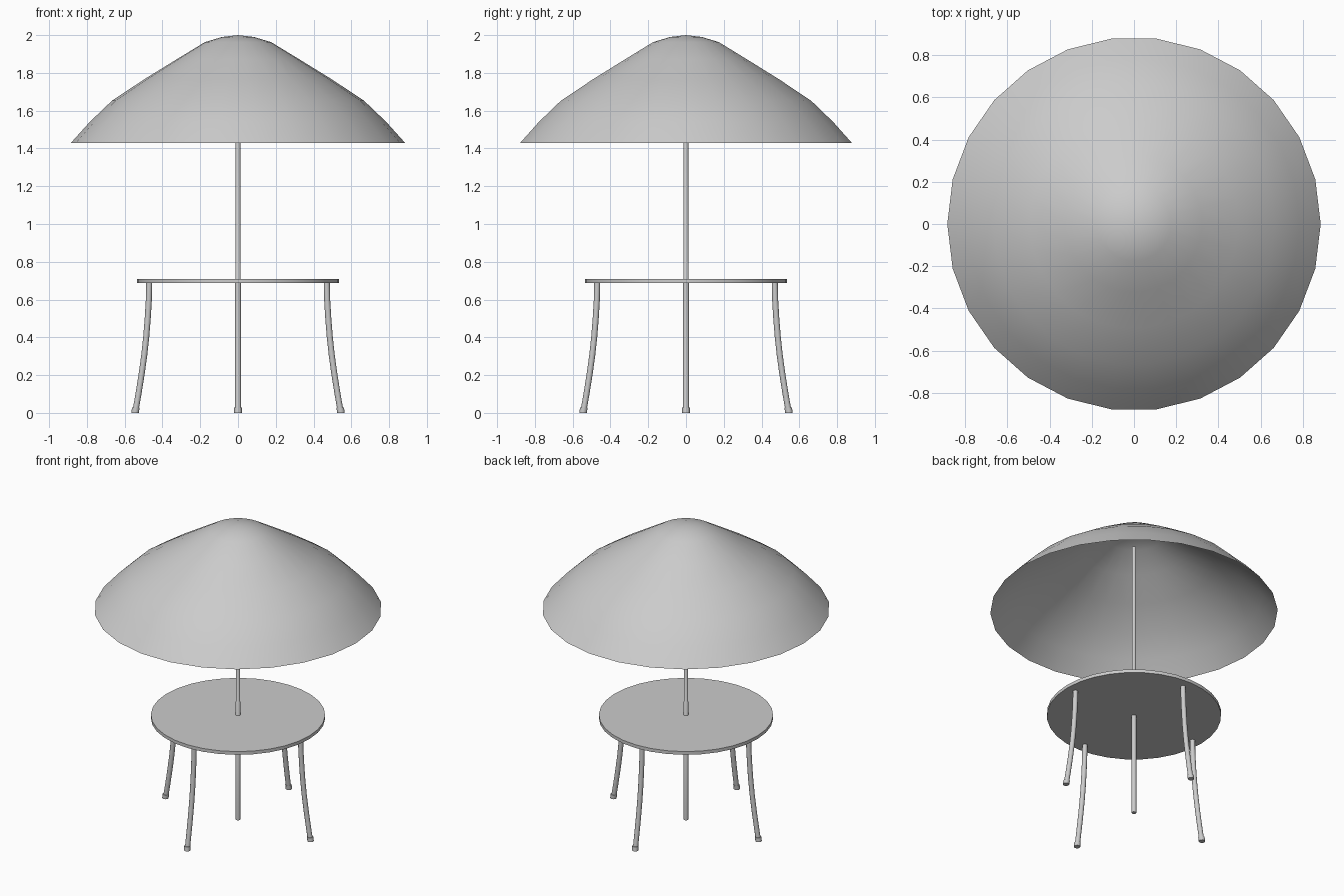
import bpy, bmesh
from math import sin, cos, pi, radians

if "Cube" in bpy.data.objects:
    bpy.data.objects.remove(bpy.data.objects["Cube"])


def loft(name, rows, sides, angle=0.0, caps=True, sharp=35):
    """Stack horizontal rings given as (centre x, radius, z); radius 0 is a tip."""
    bm = bmesh.new()
    rings = []
    for cx, r, z in rows:
        n = sides if r > 0 else 1
        rings.append([bm.verts.new((cx + r * cos(2 * pi * i / sides),
                                    r * sin(2 * pi * i / sides), z)) for i in range(n)])
    for a, b in zip(rings, rings[1:]):
        for i in range(sides):
            j = (i + 1) % sides
            if len(b) == 1:
                bm.faces.new((a[i], a[j], b[0]))
            else:
                bm.faces.new((a[i], a[j], b[j], b[i]))
    if caps:
        bm.faces.new(rings[0][::-1])
        bm.faces.new(rings[-1])
    mesh = bpy.data.meshes.new(name)
    bm.to_mesh(mesh)
    bm.free()
    obj = bpy.data.objects.new(name, mesh)
    bpy.context.collection.objects.link(obj)
    obj.rotation_euler.z = angle
    bpy.ops.object.select_all(action='DESELECT')
    obj.select_set(True)
    bpy.context.view_layer.objects.active = obj
    bpy.ops.object.shade_smooth_by_angle(angle=radians(sharp))
    return obj


# Parasol canopy: thin open shell
canopy = [(0.884, 1.43), (0.785, 1.54), (0.667, 1.653), (0.495, 1.767),
          (0.323, 1.873), (0.175, 1.963), (0.085, 1.99), (0, 2.0)]
loft("canopy", [(0, r, z) for r, z in canopy], 26, caps=False)

# Pole: slightly thicker lower tube below the joint
loft("pole", [(0, 0.0145, 0), (0, 0.0145, 0.8), (0, 0.0125, 0.803), (0, 0.0125, 1.885)], 12)

# Round table top
loft("table_top", [(0, 0.536, 0.688), (0, 0.536, 0.71)], 32)

# Four splayed legs with small foot caps
leg = [(0.541, 0.016, 0.02), (0.527, 0.016, 0.1), (0.511, 0.016, 0.2),
       (0.497, 0.016, 0.3), (0.486, 0.016, 0.4), (0.478, 0.016, 0.5),
       (0.472, 0.016, 0.6), (0.47, 0.016, 0.69)]
foot = [(0.545, 0.02, 0), (0.541, 0.02, 0.028)]
for k, side in enumerate(("right", "back", "left", "front")):
    loft(side + "_leg", leg, 12, k * pi / 2)
    loft(side + "_foot", foot, 12, k * pi / 2)
